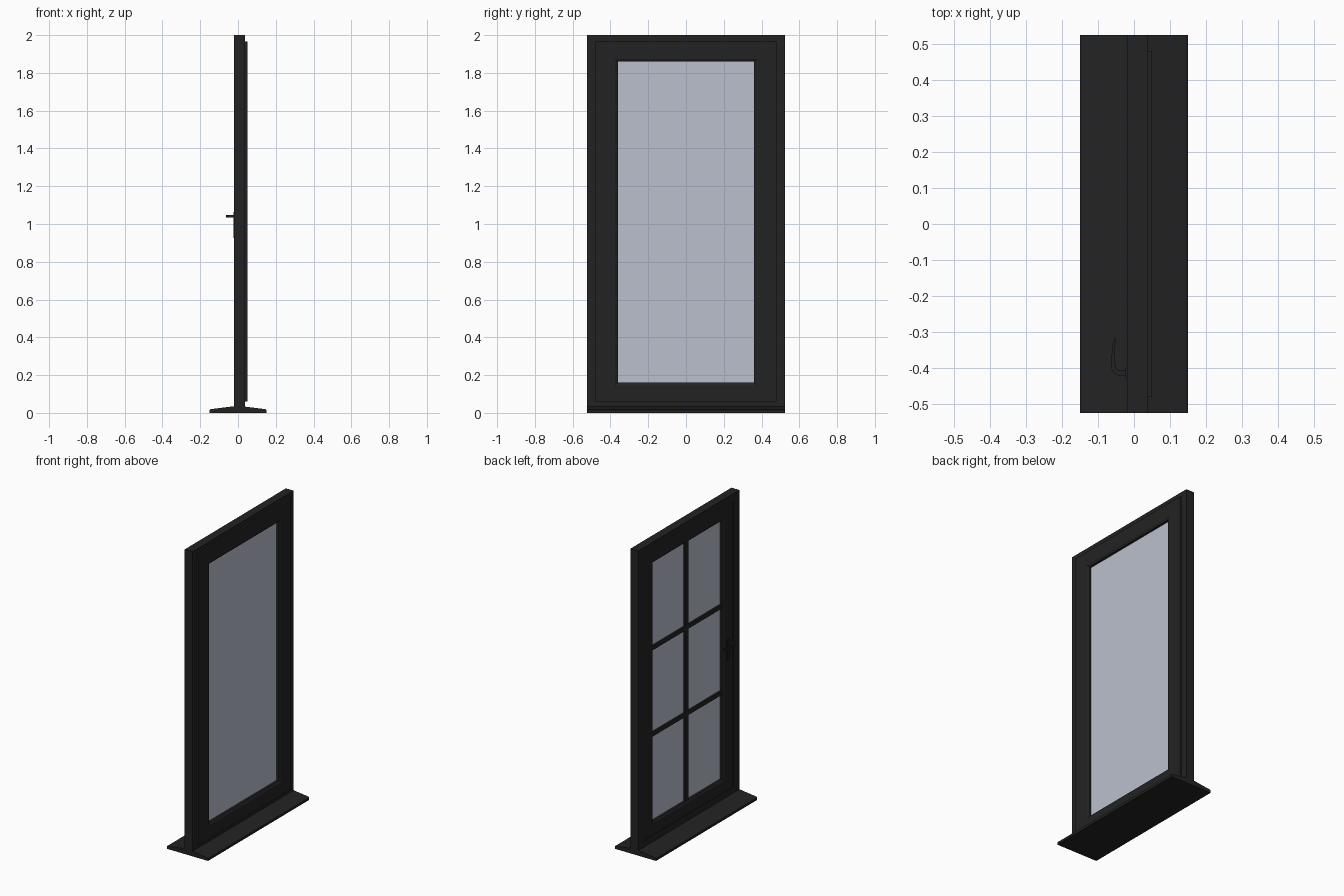
import bpy, bmesh

if "Cube" in bpy.data.objects:
    bpy.data.objects.remove(bpy.data.objects["Cube"])

def material(name, col):
    m = bpy.data.materials.new(name)
    m.diffuse_color = (*col, 1)
    m.use_nodes = True
    m.node_tree.nodes["Principled BSDF"].inputs["Base Color"].default_value = m.diffuse_color
    return m

DARK = material("charcoal_paint", (0.0165, 0.0165, 0.0165))
GLASS = material("pale_blue_glass", (0.49, 0.53, 0.61))

def finish(name, bm, mat):
    bmesh.ops.recalc_face_normals(bm, faces=bm.faces)
    me = bpy.data.meshes.new(name)
    bm.to_mesh(me)
    bm.free()
    ob = bpy.data.objects.new(name, me)
    bpy.context.collection.objects.link(ob)
    me.materials.append(mat)
    return ob

def box(name, x0, x1, y0, y1, z0, z1, mat, bevel=0):
    bm = bmesh.new()
    bmesh.ops.create_cube(bm, size=1)
    for v in bm.verts:
        v.co = ((x0 + x1) / 2 + v.co.x * (x1 - x0),
                (y0 + y1) / 2 + v.co.y * (y1 - y0),
                (z0 + z1) / 2 + v.co.z * (z1 - z0))
    if bevel:
        bmesh.ops.bevel(bm, geom=bm.edges[:], offset=bevel, segments=2, affect='EDGES')
    return finish(name, bm, mat)

def extrude(name, pts, direction, mat):
    """Closed outline pushed along a direction."""
    bm = bmesh.new()
    f = bm.faces.new([bm.verts.new(p) for p in pts])
    r = bmesh.ops.extrude_face_region(bm, geom=[f], use_keep_orig=True)
    bmesh.ops.translate(bm, vec=direction,
                        verts=[g for g in r["geom"] if isinstance(g, bmesh.types.BMVert)])
    return finish(name, bm, mat)

def mitred_ring(name, outer, inner, profile, mat):
    """Sweep a (t, x) section round a rectangle; t runs from outer (0) to inner (1).
    Rectangles are (half width, bottom, top)."""
    bm = bmesh.new()
    rings = []
    for t, x in profile:
        w, b, h = [o + (i - o) * t for o, i in zip(outer, inner)]
        rings.append([bm.verts.new((x, y, z)) for y, z in ((-w, b), (w, b), (w, h), (-w, h))])
    n = len(rings)
    for i in range(n):
        a, c = rings[i], rings[(i + 1) % n]
        for k in range(4):
            j = (k + 1) % 4
            bm.faces.new((a[k], a[j], c[j], c[k]))
    return finish(name, bm, mat)

# Outer frame and opening sash
mitred_ring("outer_frame", (0.525, 0.02, 2.0), (0.465, 0.075, 1.95),
            [(0, -0.02), (0, 0.037), (1, 0.037), (1, -0.02)], DARK)
mitred_ring("sash", (0.48, 0.06, 1.965), (0.36, 0.16, 1.86),
            [(0, 0.036), (0, 0.05), (0.86, 0.05), (1, 0.042), (1, -0.009),
             (0.88, -0.016), (0.125, -0.016), (0.125, 0.036)], DARK)

# Glass pane with glazing bars on the inner side
box("glass_pane", 0.005, 0.028, -0.365, 0.365, 0.155, 1.865, GLASS)
box("vertical_bar", -0.006, 0.008, -0.017, 0.017, 0.155, 1.865, DARK)
for i in (1, 2):
    z = 0.16 + 1.70 * i / 3
    box(f"horizontal_bar_{i}", -0.006, 0.008, -0.362, 0.362, z - 0.014, z + 0.014, DARK)

# Sill sloping away on both sides
half = [(0.15, 0), (0.15, 0.016), (0.143, 0.02), (0.03, 0.034)]
sill = half + [(-x, z) for x, z in reversed(half)]
extrude("sill", [(x, -0.525, z) for x, z in sill], (0, 1.05, 0), DARK)

# Handle: back plate and curved lever
box("handle_plate", -0.023, -0.014, -0.428, -0.398, 0.925, 1.065, DARK, 0.002)
lever = [(-0.015, -0.42), (-0.043, -0.42), (-0.055, -0.415), (-0.062, -0.403),
         (-0.063, -0.375), (-0.06, -0.34), (-0.055, -0.317), (-0.05, -0.317),
         (-0.053, -0.345), (-0.052, -0.385), (-0.049, -0.401), (-0.042, -0.406),
         (-0.015, -0.406)]
extrude("handle_lever", [(x, y, 1.034) for x, y in lever], (0, 0, 0.014), DARK)
